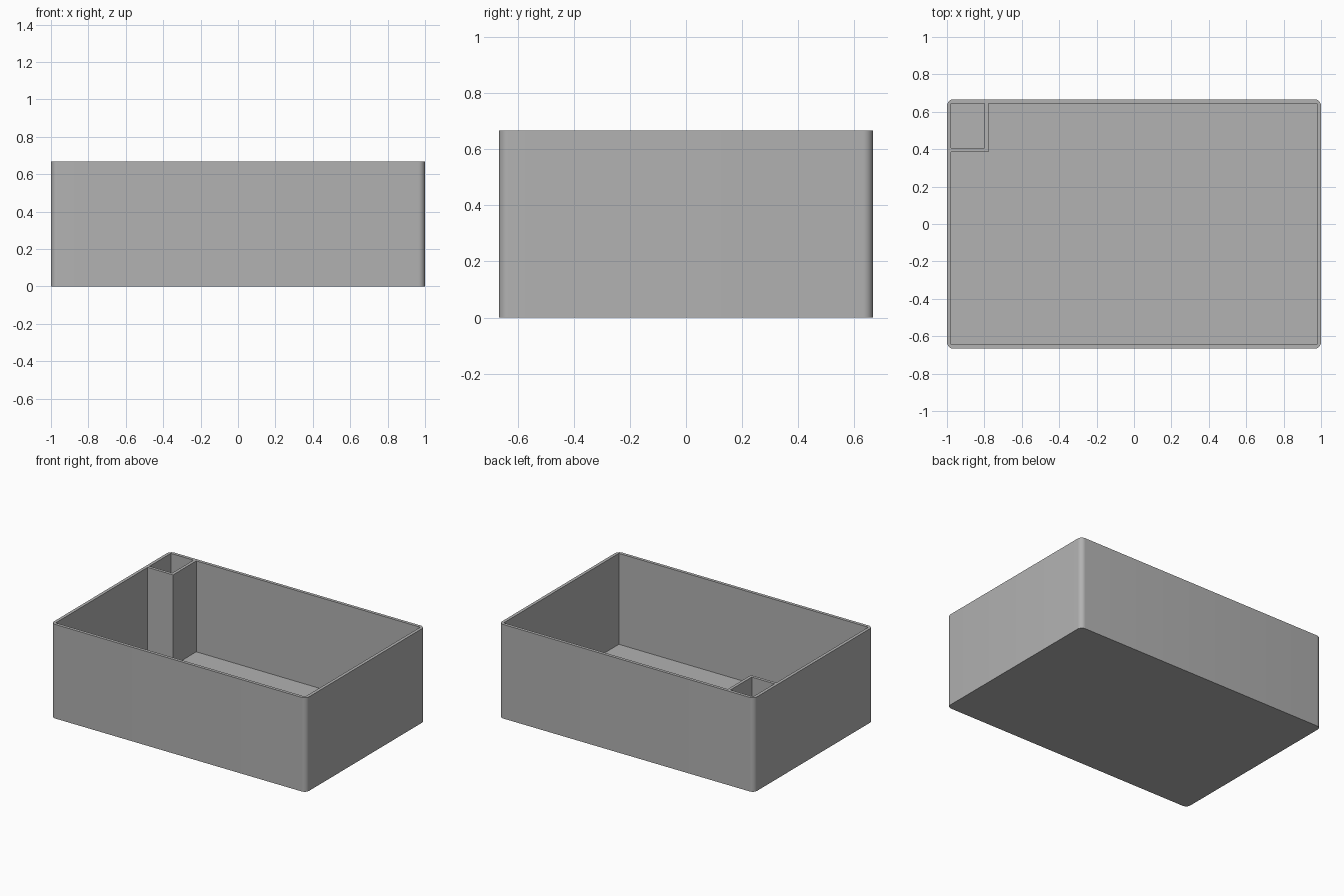
import bpy, bmesh

if "Cube" in bpy.data.objects:
    bpy.data.objects.remove(bpy.data.objects["Cube"])

W, D, H = 2.0, 1.3333, 0.6667      # outer size
WALL, FLOOR, RADIUS = 0.0222, 0.0222, 0.035

grey = bpy.data.materials.new("grey plastic")
grey.diffuse_color = (0.445, 0.445, 0.445, 1)
grey.use_nodes = True
grey.node_tree.nodes["Principled BSDF"].inputs["Base Color"].default_value = grey.diffuse_color


def box(name, x0, x1, y0, y1, z0, z1, radius=0):
    """Axis-aligned box, optionally with rounded vertical edges."""
    bm = bmesh.new()
    bmesh.ops.create_cube(bm, size=1)
    for v in bm.verts:
        v.co = (x1 if v.co.x > 0 else x0,
                y1 if v.co.y > 0 else y0,
                z1 if v.co.z > 0 else z0)
    if radius:
        upright = [e for e in bm.edges
                   if abs(e.verts[0].co.z - e.verts[1].co.z) > 0.01]
        bmesh.ops.bevel(bm, geom=upright, offset=radius, segments=8,
                        profile=0.5, affect='EDGES')
    mesh = bpy.data.meshes.new(name)
    bm.to_mesh(mesh)
    bm.free()
    mesh.materials.append(grey)
    obj = bpy.data.objects.new(name, mesh)
    bpy.context.collection.objects.link(obj)
    return obj


# Outer body with rounded corners
tray = box("tray", -W / 2, W / 2, -D / 2, D / 2, 0, H, RADIUS)

# Full-height partition walls around the back left pocket
ix, iy = W / 2 - WALL, D / 2 - WALL
px, py = -0.80, 0.406              # pocket's inner corner
pt = 0.0215                        # partition thickness

# Main compartment (two overlapping cuts make the L shape) and the pocket
cuts = [box("main_cut", -ix, ix, -iy, py - pt, FLOOR, H + 0.1),
        box("side_cut", px + pt, ix, -iy + 0.1, iy, FLOOR, H + 0.1),
        box("pocket_cut", -ix, px, py, iy, FLOOR, H + 0.1)]

bpy.context.view_layer.objects.active = tray
tray.select_set(True)
for cut in cuts:
    mod = tray.modifiers.new(cut.name, 'BOOLEAN')
    mod.operation = 'DIFFERENCE'
    mod.solver = 'EXACT'
    mod.object = cut
    bpy.ops.object.modifier_apply(modifier=mod.name)
    bpy.data.objects.remove(cut)

# Smooth rounded corners, crisp rims
bpy.ops.object.shade_smooth_by_angle(angle=0.5)
